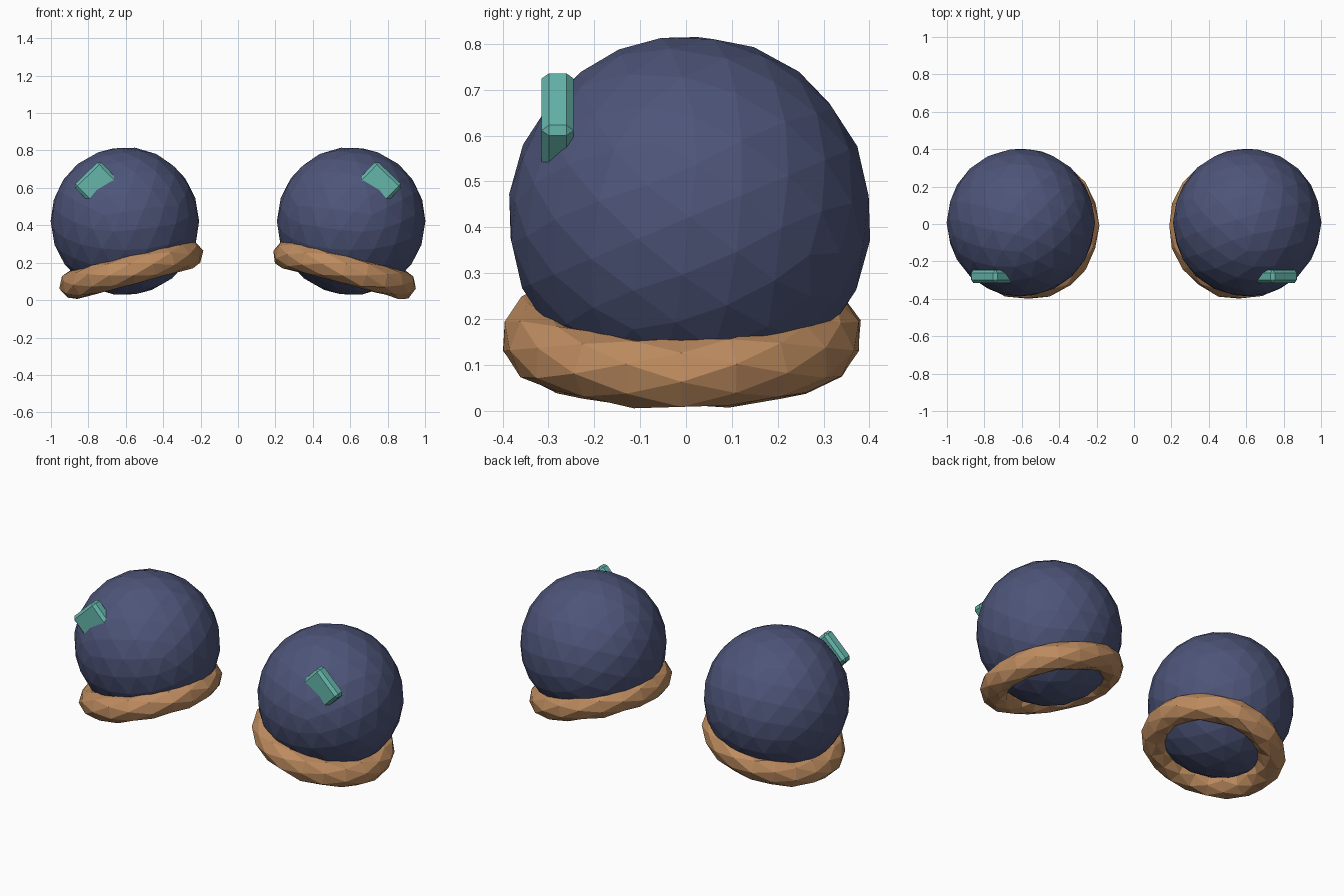
import bpy, bmesh, math, random
from mathutils import Matrix, Vector

if "Cube" in bpy.data.objects:
    bpy.data.objects.remove(bpy.data.objects["Cube"])

random.seed(4)


def material(name, rgb):
    m = bpy.data.materials.new(name)
    m.diffuse_color = (*rgb, 1)
    m.use_nodes = True
    m.node_tree.nodes["Principled BSDF"].inputs["Base Color"].default_value = m.diffuse_color
    return m


BLUE = material("dark_blue", (0.075, 0.09, 0.19))
TAN = material("tan", (0.51, 0.26, 0.115))
TEAL = material("teal", (0.13, 0.46, 0.40))


def add_object(name, bm, mat, side):
    """Mirror to the wanted side and link as a flat-shaded object."""
    bm.transform(Matrix.Diagonal((side, 1, 1, 1)))
    bmesh.ops.recalc_face_normals(bm, faces=bm.faces)
    mesh = bpy.data.meshes.new(name)
    bm.to_mesh(mesh)
    bm.free()
    mesh.materials.append(mat)
    bpy.context.collection.objects.link(bpy.data.objects.new(name, mesh))


def eyeball():
    bm = bmesh.new()
    bmesh.ops.create_icosphere(bm, subdivisions=3, radius=0.397)
    bm.transform(Matrix.Translation((0.605, 0.008, 0.422)) @ Matrix.Rotation(0.4, 4, 'X'))
    return bm


def lid_ring(major=0.319, minor=0.077, n=20, k=7):
    bm = bmesh.new()
    rings = []
    for i in range(n):
        a = math.tau * i / n
        ring = []
        for j in range(k):
            b = math.tau * (j + 0.5 * (i % 2)) / k
            r = minor * random.uniform(0.95, 1.05)
            d = major + r * math.cos(b)
            ring.append(bm.verts.new((d * math.cos(a), d * math.sin(a), r * math.sin(b))))
        rings.append(ring)
    # staggered triangles give the chipped, faceted surface
    for i in range(n):
        p, q = rings[i], rings[(i + 1) % n]
        for j in range(k):
            l = (j + 1) % k
            if i % 2 == 0:
                bm.faces.new((p[j], q[j], p[l]))
                bm.faces.new((p[l], q[j], q[l]))
            else:
                bm.faces.new((p[j], q[j], q[l]))
                bm.faces.new((p[j], q[l], p[l]))
    bm.transform(Matrix.Translation((0.57, -0.01, 0.163)) @ Matrix.Rotation(math.radians(14.8), 4, 'Y'))
    return bm


def highlight():
    bm = bmesh.new()
    bmesh.ops.create_cube(bm, size=1)
    bm.transform(Matrix.Diagonal((0.22, 0.07, 0.195, 1)))
    bmesh.ops.bevel(bm, geom=bm.edges[:], offset=0.016, segments=1, affect='EDGES')
    bm.transform(Matrix.Translation((0.735, -0.28, 0.60)) @ Matrix.Rotation(math.radians(-46), 4, 'Y'))
    return bm


for label, side in (("right", 1), ("left", -1)):
    add_object(f"eyeball_{label}", eyeball(), BLUE, side)
    add_object(f"lower_lid_ring_{label}", lid_ring(), TAN, side)
    add_object(f"highlight_{label}", highlight(), TEAL, side)
